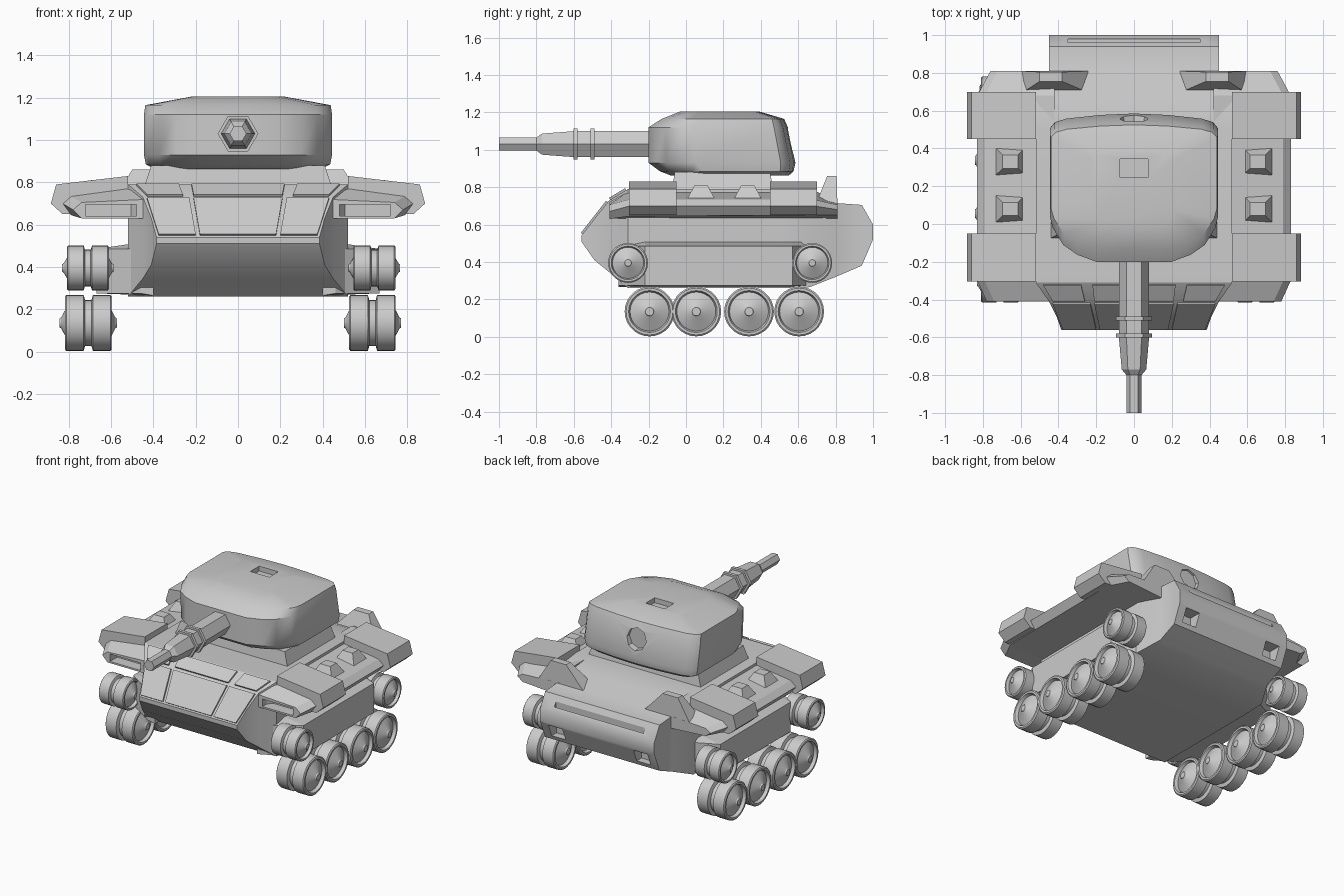
import bpy, bmesh, math
from mathutils import Vector

cube = bpy.data.objects.get("Cube")
if cube:
    bpy.data.objects.remove(cube, do_unlink=True)

grey = bpy.data.materials.new("plain_grey")
grey.use_nodes = True
colour = (0.6, 0.6, 0.6, 1)
grey.diffuse_color = colour
grey.node_tree.nodes["Principled BSDF"].inputs["Base Color"].default_value = colour


def loft(name, rings, closed=False, smooth=30):
    """Skin a list of equal-length rings; cap the ends unless closed."""
    bm = bmesh.new()
    loops = [[bm.verts.new(p) for p in ring] for ring in rings]
    n = len(loops[0])
    for a, b in zip(loops, loops[1:]):
        for i in range(n):
            j = (i + 1) % n
            bm.faces.new((a[i], a[j], b[j], b[i]))
    if not closed:
        bm.faces.new(loops[0])
        bm.faces.new(loops[-1])
    bmesh.ops.recalc_face_normals(bm, faces=bm.faces)
    mesh = bpy.data.meshes.new(name)
    bm.to_mesh(mesh)
    bm.free()
    mesh.materials.append(grey)
    obj = bpy.data.objects.new(name, mesh)
    bpy.context.collection.objects.link(obj)
    if smooth:
        activate(obj)
        bpy.ops.object.shade_smooth_by_angle(angle=math.radians(smooth))
    return obj


def activate(obj):
    bpy.ops.object.select_all(action='DESELECT')
    obj.select_set(True)
    bpy.context.view_layer.objects.active = obj


def rect(x0, x1, y0, y1, z):
    return [(x0, y0, z), (x1, y0, z), (x1, y1, z), (x0, y1, z)]


def block(name, x, y, z, top_x=None, top_y=None):
    """Box or frustum from (low, high) ranges."""
    return loft(name, [rect(*x, *y, z[0]), rect(*(top_x or x), *(top_y or y), z[1])], smooth=0)


def cut(obj, cutter):
    mod = obj.modifiers.new("cut", 'BOOLEAN')
    mod.operation = 'DIFFERENCE'
    mod.solver = 'EXACT'
    mod.object = cutter
    activate(obj)
    bpy.ops.object.modifier_apply(modifier=mod.name)
    bpy.data.objects.remove(cutter, do_unlink=True)


def lathe(name, profile, centre, axis, sides, smooth=30):
    """Spin (along, radius) points about the x or y axis."""
    rings = []
    for t, r in profile:
        ring = []
        for i in range(sides):
            a = 2 * math.pi * i / sides
            u, v = r * math.cos(a), r * math.sin(a)
            ring.append(Vector(centre) + Vector((t, u, v) if axis == 'x' else (u, t, v)))
        rings.append(ring)
    return loft(name, rings, smooth=smooth)


def mirrored_x(pair, s):
    return tuple(sorted(s * v for v in pair))


# Hull: stations of (y, half width, bottom, top)
stations = [(-.56, .385, .51, .54), (-.49, .41, .41, .63), (-.41, .45, .345, .73),
            (-.31, .52, .26, .79), (.5, .52, .26, .79), (.66, .52, .265, .77),
            (.8, .45, .32, .715), (.94, .45, .38, .705), (1, .45, .52, .6)]
hull = loft("hull", [[(-w, y, b), (w, y, b), (w, y, t), (-w, y, t)] for y, w, b, t in stations])
cut(hull, block("slit_cutter", (-.35, .35), (.962, .98), (.61, .8)))
for s in (-1, 1):
    cut(hull, block("notch_cutter", mirrored_x((.28, .39), s), (.9, 1.1), (.41, .5)))

# Raised plates on the sloped front
rows = {"lower": (Vector((0, -.553, .548)), Vector((0, -.418, .72))),
        "upper": (Vector((0, -.405, .733)), Vector((0, -.32, .784)))}


def front_plate(name, row, bottom_x, top_x):
    a, b = rows[row]
    slope = (b - a).normalized()
    out = Vector((0, -slope.z, slope.y)) * .012
    base = [a + Vector((bottom_x[0], 0, 0)), a + Vector((bottom_x[1], 0, 0)),
            b + Vector((top_x[1], 0, 0)), b + Vector((top_x[0], 0, 0))]
    loft(name, [[p - out for p in base], [p + out for p in base]], smooth=0)


front_plate("lower_centre_plate", "lower", (-.18, .18), (-.21, .21))
front_plate("upper_centre_plate", "upper", (-.21, .21), (-.22, .22))

for s, side in ((1, "left"), (-1, "right")):
    front_plate(side + "_lower_plate", "lower", mirrored_x((.2, .375), s), mirrored_x((.23, .43), s))
    front_plate(side + "_upper_plate", "upper", mirrored_x((.26, .43), s), mirrored_x((.28, .48), s))

    # Lower side box between the end wheels
    loft(side + "_side_box", [
        [(s * .4, y, .265), (s * w, y, .275), (s * w, y, .485), (s * .4, y, .525)]
        for y, w in ((-.36, .46), (-.22, .67), (.57, .67), (.65, .5))], smooth=0)

    # Fender with an open front locker
    fender = loft(side + "_fender", [
        [(s * .42, y, .63), (s * (w - .04), y, low), (s * w, y, mid),
         (s * (w - .04), y, high), (s * .42, y, top)]
        for y, w, low, mid, high, top in (
            (-.41, .78, .63, .67, .705, .72), (-.3, .83, .645, .70, .735, .785),
            (.68, .83, .65, .70, .735, .785), (.81, .76, .65, .68, .705, .72))], smooth=0)
    cut(fender, block("locker_cutter", mirrored_x((.48, .72), s), (-.5, -.33), (.642, .695)))

    # Stowage boxes on the fender
    section = ((.52, .65), (.83, .65), (.885, .70), (.86, .79), (.52, .83))
    for end, y0, y1 in (("front", -.305, -.05), ("rear", .45, .70)):
        loft(f"{side}_{end}_stowage_box",
             [[(s * x, y, z) for x, z in section] for y in (y0, y1)], smooth=0)

    # Small raised caps between the boxes
    for i, y in enumerate((.08, .33)):
        block(f"{side}_cap_{i + 1}", mirrored_x((.575, .735), s), (y - .075, y + .075), (.735, .81),
              mirrored_x((.615, .695), s), (y - .035, y + .035))

    # Rear exhaust wedge
    block(side + "_rear_wedge", mirrored_x((.23, .6), s), (.69, .81), (.7, .86),
          mirrored_x((.38, .5), s), (.755, .805))

# Wheels: one lathed profile, mirrored about its groove
half = [(.135, .002), (.135, .022), (.128, .026), (.11, .06), (.088, .104), (.11, .112),
        (.11, .125), (.104, .133), (.022, .133), (.015, .108)]
wheel_profile = [(-t, r) for t, r in half] + half[::-1]


def wheel(name, centre, wide=1.0, scale=1.0):
    lathe(name, [(t * wide, r * scale) for t, r in wheel_profile], centre, 'x', 28)


for side, x_road, x_end in (("left", .636, .645), ("right", -.708, -.71)):
    for i, y in enumerate((-.195, .055, .337, .605)):
        wheel(f"{side}_road_wheel_{i + 1}", (x_road, y, .135))
    for end, y in (("front", -.31), ("rear", .675)):
        wheel(f"{side}_{end}_end_wheel", (x_end, y, .395), .9, .8)

# Turret ring
block("turret_ring", (-.45, .45), (-.08, .47), (.76, .88), (-.41, .41), (-.06, .45))

# Turret: one outline stacked in layers (z, x scale, front y, rear y)
outline = [(0, 0), (.2, 0), (.3, .05), (.375, .12), (.43, .24), (.445, .32), (.445, .9), (.42, .94),
           (.36, .965), (.18, .99), (0, 1)]
full = outline + [(-x, t) for x, t in outline[-2:0:-1]]
layers = [(.862, .88, -.08, .55), (.885, .98, -.14, .575), (.93, 1, -.2, .585), (1.12, 1, -.2, .545),
          (1.165, .985, -.13, .525), (1.205, .5, -.03, .39)]
turret = loft("turret", [[(x * k, f + t * (r - f), z) for x, t in full]
                         for z, k, f, r in layers], smooth=35)
cut(turret, block("hatch_cutter", (-.075, .075), (.245, .345), (1.17, 1.3)))
cut(turret, lathe("port_cutter", [(.53, .075), (.7, .085)], (0, 0, 1.05), 'y', 8, 0))

# Gun barrel with two collars
barrel = [(-1, .04), (-.8, .04), (-.77, .065), (-.6, .08), (-.15, .08)]
lathe("gun_barrel", barrel, (0, 0, 1.03), 'y', 6, 0)
for i, y in enumerate((-.59, -.5)):
    lathe(f"barrel_collar_{i + 1}", [(y - .011, .096), (y + .011, .096)], (0, 0, 1.03), 'y', 6, 0)
